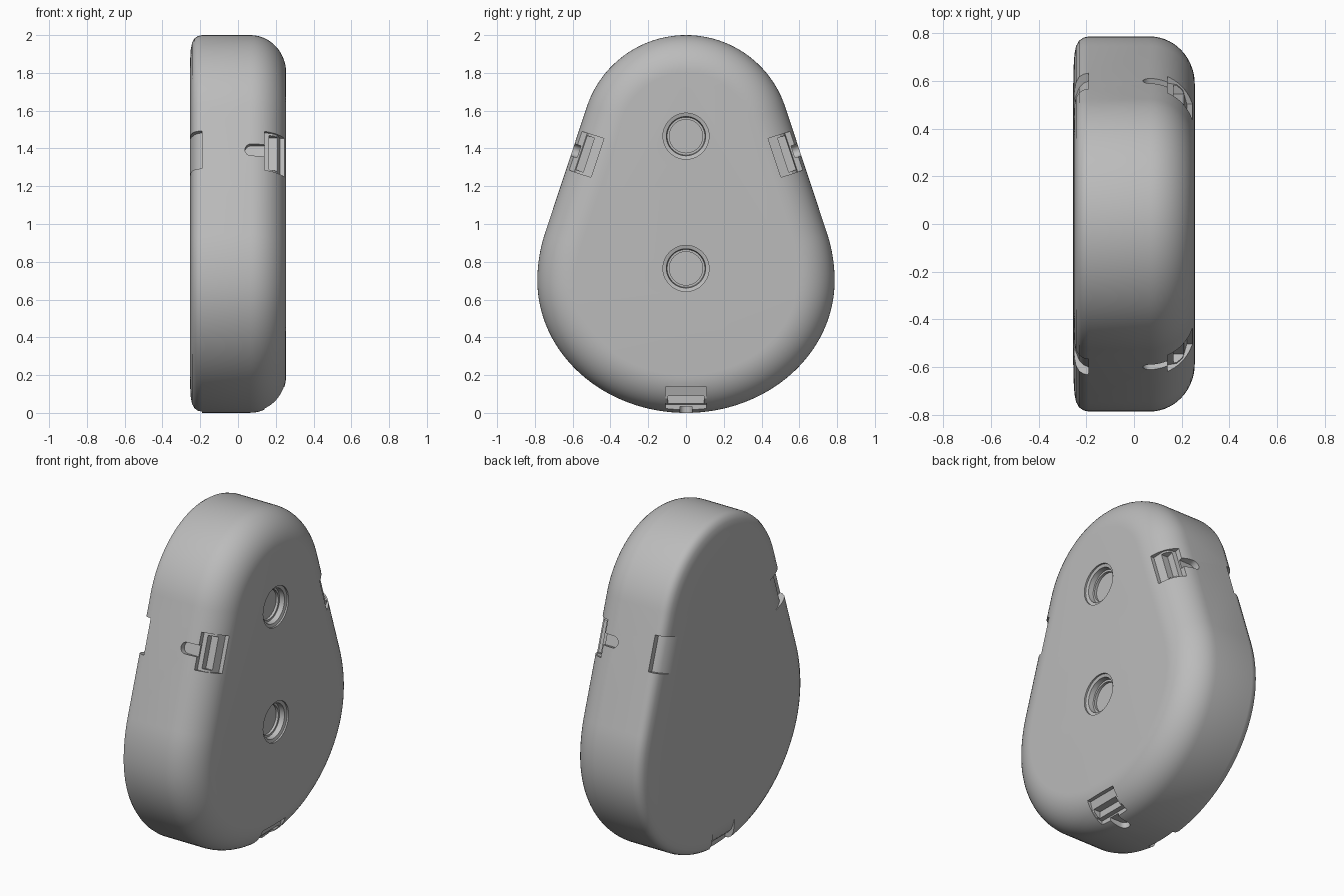
import bpy, bmesh, math
from mathutils import Vector

if "Cube" in bpy.data.objects:
    bpy.data.objects.remove(bpy.data.objects["Cube"])

grey = bpy.data.materials.new("plain grey")
grey.use_nodes = True
grey.diffuse_color = (0.5, 0.5, 0.5, 1)
grey.node_tree.nodes["Principled BSDF"].inputs["Base Color"].default_value = (0.5, 0.5, 0.5, 1)


def loft(name, rings):
    """Skin equal-length closed rings and cap both ends."""
    bm = bmesh.new()
    loops = [[bm.verts.new(p) for p in ring] for ring in rings]
    n = len(loops[0])
    for a, b in zip(loops, loops[1:]):
        for i in range(n):
            j = (i + 1) % n
            bm.faces.new((a[i], a[j], b[j], b[i]))
    bm.faces.new(loops[0][::-1])
    bm.faces.new(loops[-1])
    bmesh.ops.recalc_face_normals(bm, faces=bm.faces)
    mesh = bpy.data.meshes.new(name)
    bm.to_mesh(mesh)
    bm.free()
    ob = bpy.data.objects.new(name, mesh)
    mesh.materials.append(grey)
    bpy.context.collection.objects.link(ob)
    return ob


# Egg outline as (point, outward normal) in the y-z plane
SLOPE = math.radians(18.3)


def half_outline():
    pts = []
    for i in range(33):                       # broad lower half
        a = -math.pi / 2 + math.pi / 2 * i / 32
        c, s = math.cos(a), math.sin(a)
        pts.append((Vector((0.787 * c, 0.7 + 0.7 * s)), Vector((0.7 * c, 0.787 * s)).normalized()))
    for i in range(1, 9):                     # shoulder
        a = SLOPE * i / 8
        n = Vector((math.cos(a), math.sin(a)))
        pts.append((Vector((-0.013, 0.7)) + 0.8 * n, n))
    for i in range(25):                       # round top
        a = SLOPE + (math.pi / 2 - SLOPE) * i / 24
        n = Vector((math.cos(a), math.sin(a)))
        pts.append((Vector((0, 1.447)) + 0.553 * n, n))
    return pts


right = half_outline()
flip = Vector((-1, 1))
outline = right + [(p * flip, n * flip) for p, n in right[-2:0:-1]]

# Edge profile as (x, inset): tight back edge, wide round front edge
profile = [(-0.255, 0.2), (-0.2535, 0.13), (-0.25, 0.075), (-0.243, 0.04),
           (-0.23, 0.017), (-0.212, 0.005), (-0.19, 0)]
for i in range(15):
    a = math.pi / 2 * i / 14
    profile.append((0.065 + 0.19 * math.sin(a), 0.2 * (1 - math.cos(a))))

body = loft("shell_body", [[(x, *(p - n * d)) for p, n in outline] for x, d in profile])


def cut(cutter):
    mod = body.modifiers.new("cut", 'BOOLEAN')
    mod.operation = 'DIFFERENCE'
    mod.solver = 'EXACT'
    mod.object = cutter
    bpy.context.view_layer.objects.active = body
    bpy.ops.object.modifier_apply(modifier=mod.name)
    bpy.data.objects.remove(cutter)


def prism(origin, angle, section, half):
    """Extrude an (x, depth) section along the wall around a point on it."""
    n = Vector((math.cos(angle), math.sin(angle)))
    t = Vector((-n.y, n.x))
    return loft("cutter", [[(x, *(origin - n * d + t * s)) for x, d in section]
                           for s in (-half, half)])


front_recess = [(0.14, -0.06), (0.14, 0.045), (0.18, 0.052), (0.205, 0.075),
                (0.222, 0.138), (0.32, 0.138), (0.32, -0.06)]
latch_slot = [(0.165, 0.04), (0.165, 0.09), (0.3, 0.09), (0.3, 0.04)]
back_recess = [(-0.19, -0.06), (-0.19, 0.035), (-0.21, 0.043), (-0.23, 0.065),
               (-0.247, 0.11), (-0.257, 0.16), (-0.32, 0.16), (-0.32, -0.06)]

# Latch notches on both flanks and underneath
spots = [(Vector((0.6, 1.393)), SLOPE),
         (Vector((-0.6, 1.393)), math.pi - SLOPE),
         (Vector((0, 0)), -math.pi / 2)]
for origin, angle in spots:
    cut(prism(origin, angle, front_recess, 0.108))
    cut(prism(origin, angle, latch_slot, 0.095))
    cut(prism(origin, angle, back_recess, 0.105))
    # Round-ended finger groove
    n = Vector((math.cos(angle), math.sin(angle)))
    t = Vector((-n.y, n.x))
    r = 0.033
    slot = [(0.17, r), (0.17, -r)]
    slot += [(0.07 - r * math.sin(a), -r * math.cos(a))
             for a in (math.pi * i / 12 for i in range(13))]
    cut(loft("cutter", [[(x, *(origin - n * d + t * s)) for x, s in slot]
                        for d in (-0.06, 0.035)]))

# Stepped round sockets in the flat face
steps = [(0.3, 0.122), (0.245, 0.122), (0.24, 0.104), (0.21, 0.1), (0.21, 0.088), (0.195, 0.088)]
for z in (1.465, 0.765):
    cut(loft("cutter", [[(x, r * math.cos(math.tau * i / 48), z + r * math.sin(math.tau * i / 48))
                         for i in range(48)] for x, r in steps]))

bpy.ops.object.select_all(action='DESELECT')
body.select_set(True)
bpy.context.view_layer.objects.active = body
bpy.ops.object.shade_smooth_by_angle(angle=math.radians(30))
